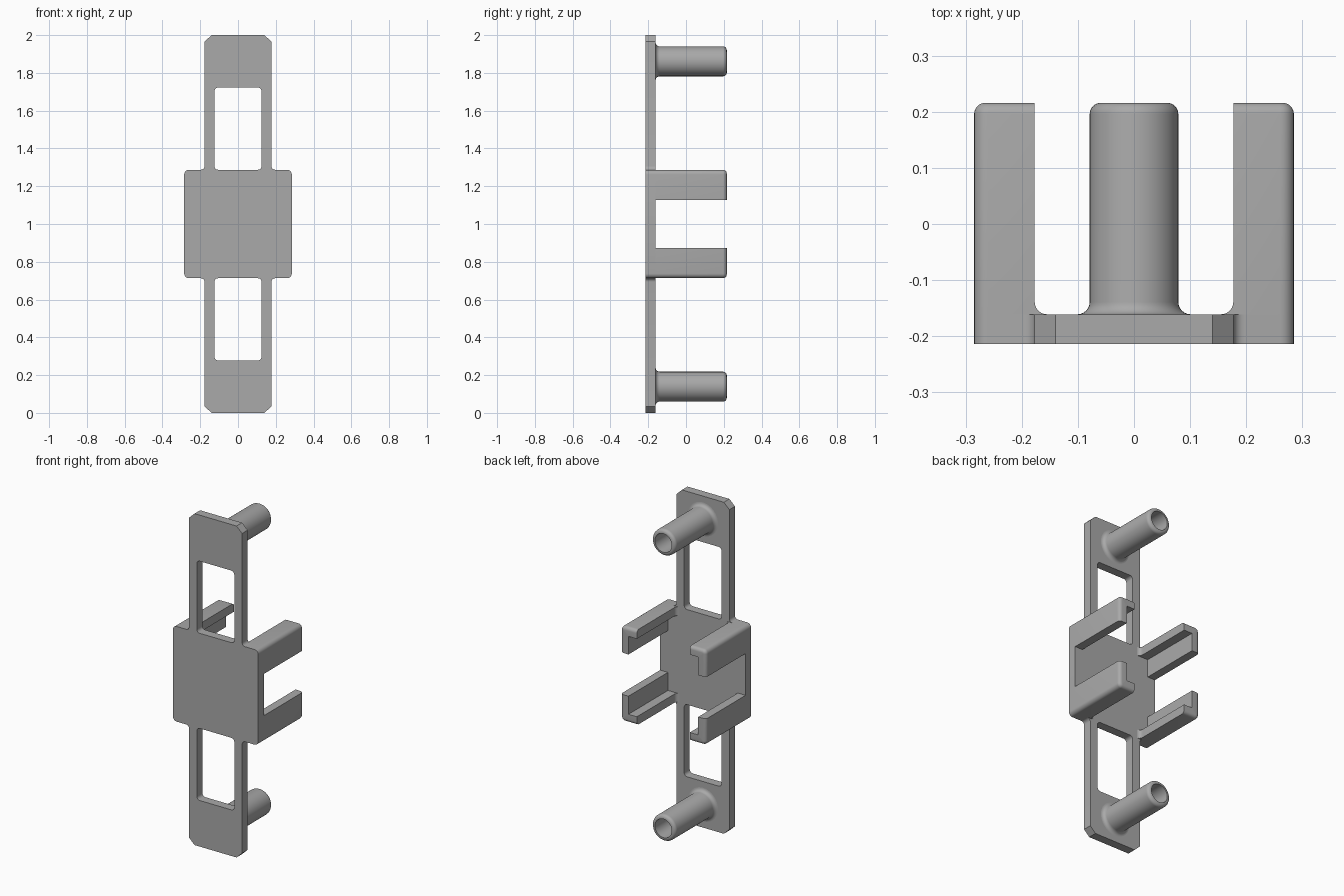
import bpy, bmesh, math
from mathutils import Vector

cube = bpy.data.objects.get("Cube")
if cube:
    bpy.data.objects.remove(cube)

FRONT, INNER, BACK = -0.214, -0.161, 0.216   # plate front, plate rear, tip of arms and posts
PAD, NECK, WALL = 0.285, 0.177, 0.052        # half sizes and wall thickness
MID = 1.0                                    # height of the symmetry plane

grey = bpy.data.materials.new("plain grey")
grey.use_nodes = True
colour = (0.4, 0.4, 0.4, 1)
grey.diffuse_color = colour
grey.node_tree.nodes["Principled BSDF"].inputs["Base Color"].default_value = colour


def rounded(corners, steps=6):
    """Round each (x, z, radius) corner of a right-angled outline."""
    out = []
    for i, (x, z, r) in enumerate(corners):
        p = Vector((x, z))
        if not r:
            out.append(p)
            continue
        a = (Vector(corners[i - 1][:2]) - p).normalized() * r
        b = (Vector(corners[(i + 1) % len(corners)][:2]) - p).normalized() * r
        for k in range(steps + 1):
            t = k / steps * math.pi / 2
            out.append(p + a * (1 - math.sin(t)) + b * (1 - math.cos(t)))
    return out


def finish(obj, mirror=(False, False, False)):
    """Apply colour, mirroring about the model centre and sharp-edged smoothing."""
    obj.data.materials.clear()
    obj.data.materials.append(grey)
    if any(mirror):
        mod = obj.modifiers.new("mirror", 'MIRROR')
        mod.use_axis = mirror
    bpy.ops.object.select_all(action='DESELECT')
    obj.select_set(True)
    bpy.context.view_layer.objects.active = obj
    bpy.ops.object.shade_smooth_by_angle(angle=math.radians(30))


def mesh_object(name, bm, mirror):
    bmesh.ops.recalc_face_normals(bm, faces=bm.faces)
    mesh = bpy.data.meshes.new(name)
    bm.to_mesh(mesh)
    bm.free()
    obj = bpy.data.objects.new(name, mesh)
    obj.location.z = MID
    bpy.context.collection.objects.link(obj)
    finish(obj, mirror)


def prism(points, offset):
    bm = bmesh.new()
    face = bm.faces.new([bm.verts.new(p) for p in points])
    ext = bmesh.ops.extrude_face_region(bm, geom=[face])
    tip = [v for v in ext["geom"] if isinstance(v, bmesh.types.BMVert)]
    bmesh.ops.translate(bm, verts=tip, vec=offset)
    return bm


# Plate: one filled outline with two windows
quarter = [(PAD, 0.287, 0.025), (NECK, 0.287, 0.02), (NECK, 0.965, 0), (0.14, 1, 0)]
half = quarter + [(-x, z, r) for x, z, r in reversed(quarter)]
outline = half + [(-x, -z, r) for x, z, r in half]
loops = [outline]
for s in (1, -1):
    loops.append([(x, s * z, 0.02) for x, z in
                  ((0.125, 0.287), (0.125, 0.722), (-0.125, 0.722), (-0.125, 0.287))])

curve = bpy.data.curves.new("plate", 'CURVE')
curve.dimensions = '2D'
curve.fill_mode = 'BOTH'
curve.extrude = (INNER - FRONT) / 2
for loop in loops:
    pts = rounded(loop)
    spline = curve.splines.new('POLY')
    spline.points.add(len(pts) - 1)
    for point, p in zip(spline.points, pts):
        point.co = (p.x, p.y, 0, 1)
    spline.use_cyclic_u = True
plate = bpy.data.objects.new("plate", curve)
plate.location = (0, (FRONT + INNER) / 2, MID)
plate.rotation_euler.x = math.pi / 2
bpy.context.collection.objects.link(plate)
bpy.ops.object.select_all(action='DESELECT')
plate.select_set(True)
bpy.context.view_layer.objects.active = plate
bpy.ops.object.convert(target='MESH')
plate = bpy.context.object
bm = bmesh.new()
bm.from_mesh(plate.data)
bmesh.ops.remove_doubles(bm, verts=bm.verts, dist=0.0001)
bmesh.ops.recalc_face_normals(bm, faces=bm.faces)
bm.to_mesh(plate.data)
bm.free()
finish(plate)

# Four angle-section corner arms with rounded outer tips
top = 0.287
section = rounded([(NECK, top, 0), (PAD, top, 0.025), (PAD, 0.126, 0),
                   (PAD - WALL, 0.126, 0), (PAD - WALL, top - WALL, 0), (NECK, top - WALL, 0)])
bm = prism([(p.x, INNER - 0.001, p.y) for p in section], (0, BACK - INNER + 0.001, 0))


def on_outer_tip(edge):
    mid = (edge.verts[0].co + edge.verts[1].co) / 2
    flat = all(abs(v.co.y - BACK) < 0.0001 for v in edge.verts)
    return flat and (mid.x > PAD - 0.001 or mid.z > top - 0.001
                     or (mid.x > PAD - 0.025 and mid.z > top - 0.025))


bmesh.ops.bevel(bm, geom=[e for e in bm.edges if on_outer_tip(e)], offset=0.02,
                offset_type='OFFSET', segments=5, profile=0.5, affect='EDGES',
                clamp_overlap=True)
mesh_object("corner_arms", bm, (True, False, True))

# Concave fillets where the arms meet the plate
R = 0.022
arc = [(NECK - R + R * math.sin(t), INNER + R - R * math.cos(t))
       for t in (k / 6 * math.pi / 2 for k in range(7))]
bm = prism([(x, y, top - WALL) for x, y in [(NECK, INNER)] + arc], (0, 0, WALL))
mesh_object("arm_fillets", bm, (True, False, True))

# Hollow posts: lathed profile with flared foot and rounded rim
RAD, BORE, RIM = 0.079, 0.056, 0.02
angles = [k / 6 * math.pi / 2 for k in range(7)]
profile = [(RAD + R - R * math.sin(t), INNER + R - R * math.cos(t)) for t in angles]
profile += [(RAD - RIM + RIM * math.cos(t), BACK - RIM + RIM * math.sin(t)) for t in angles]
profile += [(BORE, BACK), (BORE, INNER), (0, INNER)]
bm = bmesh.new()
verts = [bm.verts.new((r, y, 0.861)) for r, y in profile]
edges = [bm.edges.new(pair) for pair in zip(verts, verts[1:])]
bmesh.ops.spin(bm, geom=verts + edges, cent=(0, 0, 0.861), axis=(0, 1, 0),
               angle=2 * math.pi, steps=48, use_merge=True)
bmesh.ops.remove_doubles(bm, verts=bm.verts, dist=0.0001)
mesh_object("posts", bm, (False, False, True))
